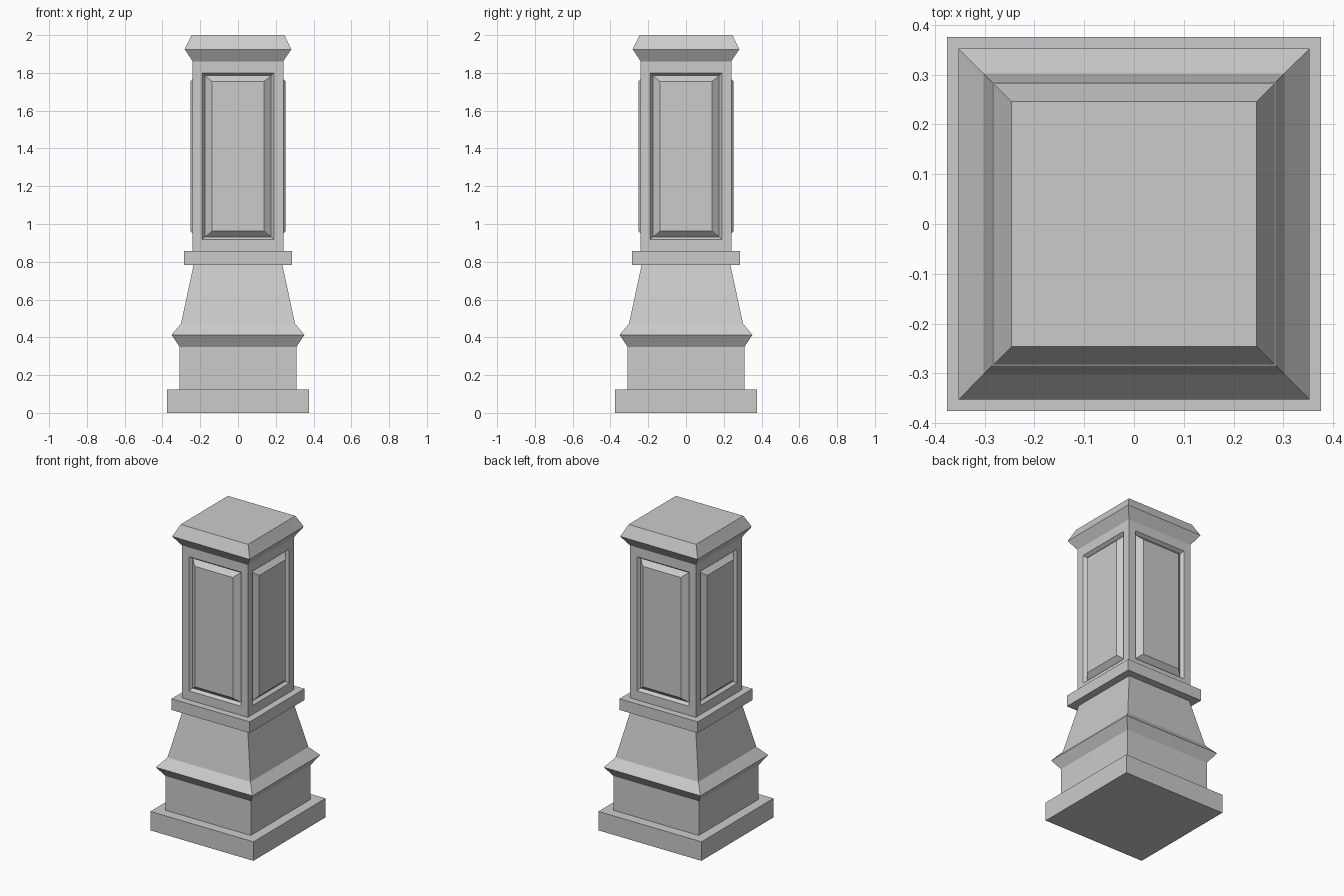
import bpy, bmesh
from math import radians
from mathutils import Matrix, Vector

if "Cube" in bpy.data.objects:
    bpy.data.objects.remove(bpy.data.objects["Cube"])


def finish(bm, name):
    bmesh.ops.remove_doubles(bm, verts=bm.verts, dist=1e-5)
    bmesh.ops.recalc_face_normals(bm, faces=bm.faces)
    mesh = bpy.data.meshes.new(name)
    bm.to_mesh(mesh)
    bm.free()
    obj = bpy.data.objects.new(name, mesh)
    bpy.context.collection.objects.link(obj)
    return obj


def bridge(bm, loops):
    """Join successive four-corner loops with quads."""
    for a, b in zip(loops, loops[1:]):
        for i in range(4):
            j = (i + 1) % 4
            bm.faces.new((a[i], a[j], b[j], b[i]))


def square_stack(name, profile):
    """Solid of square section from (half width, height) points."""
    bm = bmesh.new()
    loops = [[bm.verts.new((x * r, y * r, z))
              for x, y in ((-1, -1), (1, -1), (1, 1), (-1, 1))]
             for r, z in profile]
    bridge(bm, loops)
    bm.faces.new(loops[0])
    bm.faces.new(loops[-1])
    return finish(bm, name)


# Stepped foot and moulded, tapering lower body
square_stack("plinth", [(0.375, 0), (0.375, 0.125), (0.31, 0.125), (0.31, 0.35),
                        (0.352, 0.413), (0.302, 0.472), (0.235, 0.783)])
square_stack("collar", [(0.285, 0.783), (0.285, 0.857)])

# Shaft with a grooved, raised panel on each of its four sides
SHAFT, Z0, Z1 = 0.24, 0.857, 1.861
panel_steps = [  # half width, bottom, top, distance from axis
    (SHAFT, Z0, Z1, SHAFT),
    (0.190, 0.917, 1.800, SHAFT),
    (0.176, 0.931, 1.786, 0.220),
    (0.138, 0.962, 1.755, 0.251)]
bm = bmesh.new()
for k in range(4):
    turn = Matrix.Rotation(radians(90 * k), 4, 'Z')
    loops = [[bm.verts.new(turn @ Vector(p)) for p in
              ((-w, -d, b), (w, -d, b), (w, -d, t), (-w, -d, t))]
             for w, b, t, d in panel_steps]
    bridge(bm, loops)
    bm.faces.new(loops[-1])
bmesh.ops.remove_doubles(bm, verts=bm.verts, dist=1e-5)
bmesh.ops.holes_fill(bm, edges=[e for e in bm.edges if e.is_boundary], sides=4)
finish(bm, "panelled_shaft")

# Flared cap
square_stack("cap", [(SHAFT, Z1), (0.282, 1.925), (0.246, 2.0)])
